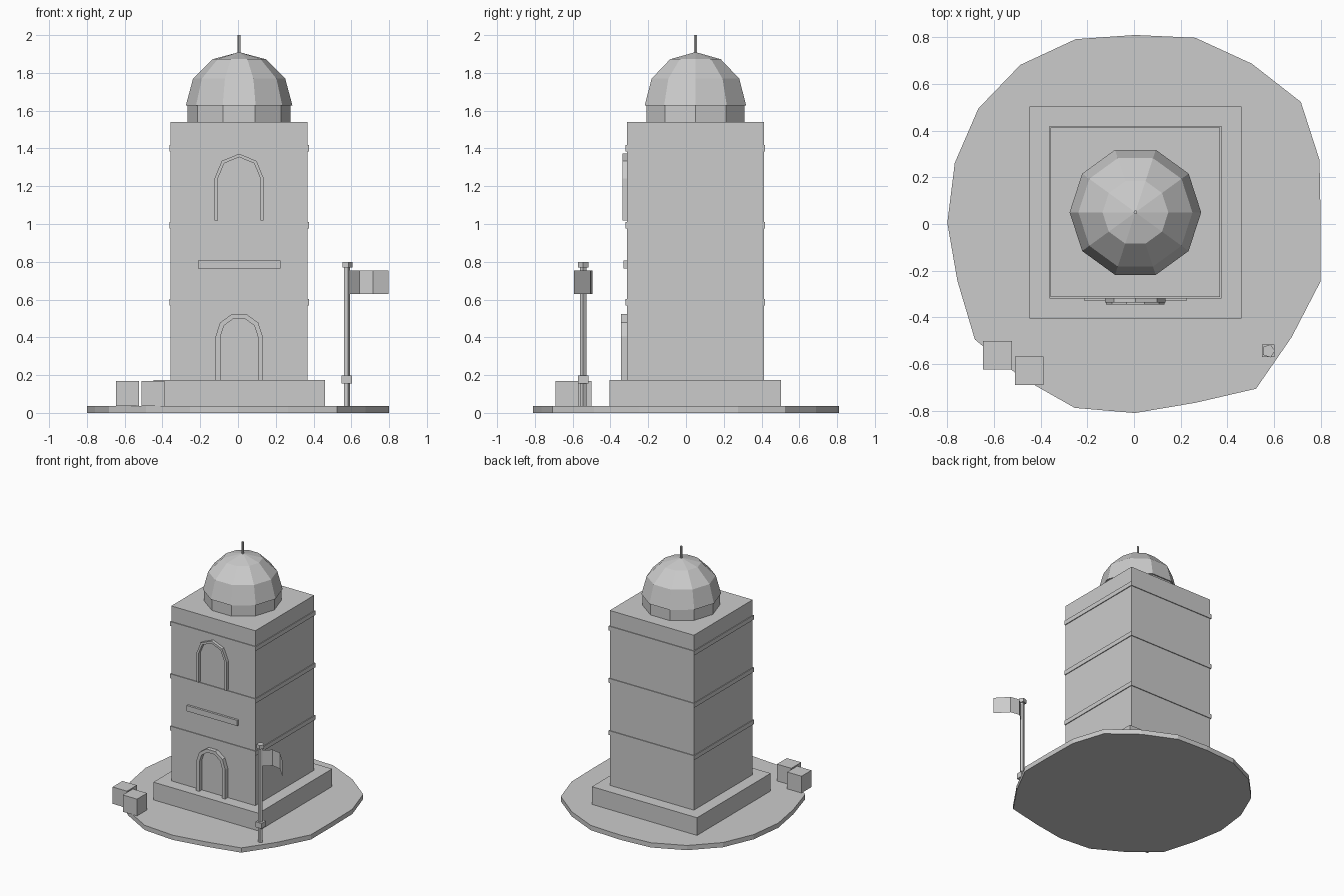
import bpy, bmesh, math

if "Cube" in bpy.data.objects:
    bpy.data.objects.remove(bpy.data.objects["Cube"])

stone = bpy.data.materials.new("plain_grey")
stone.diffuse_color = (0.6, 0.6, 0.6, 1)
stone.use_nodes = True
stone.node_tree.nodes["Principled BSDF"].inputs["Base Color"].default_value = stone.diffuse_color
CX, CY = 0.006, 0.050  # tower axis


def add(name, bm):
    bmesh.ops.recalc_face_normals(bm, faces=bm.faces[:])
    me = bpy.data.meshes.new(name)
    bm.to_mesh(me)
    bm.free()
    me.materials.append(stone)
    ob = bpy.data.objects.new(name, me)
    bpy.context.collection.objects.link(ob)
    return ob


def box(name, x0, x1, y0, y1, z0, z1):
    bm = bmesh.new()
    bmesh.ops.create_cube(bm, size=1)
    for v in bm.verts:
        v.co = ((x0 + x1) / 2 + v.co.x * (x1 - x0),
                (y0 + y1) / 2 + v.co.y * (y1 - y0),
                (z0 + z1) / 2 + v.co.z * (z1 - z0))
    return add(name, bm)


def lathe(name, cx, cy, profile, n):
    """Faceted solid from (radius, height) rings; a zero radius makes a tip."""
    bm = bmesh.new()
    rings = []
    for r, z in profile:
        if r == 0:
            rings.append([bm.verts.new((cx, cy, z))] * n)
        else:
            rings.append([bm.verts.new((cx + r * math.cos(2 * math.pi * i / n),
                                        cy + r * math.sin(2 * math.pi * i / n), z))
                          for i in range(n)])
    for a, b in zip(rings, rings[1:]):
        for i in range(n):
            j = (i + 1) % n
            bm.faces.new(list(dict.fromkeys((a[i], a[j], b[j], b[i]))))
    for ring, (r, z) in ((rings[0], profile[0]), (rings[-1], profile[-1])):
        if r:
            bm.faces.new(ring)
    return add(name, bm)


def extrude(bm, face, vec):
    geo = bmesh.ops.extrude_face_region(bm, geom=[face])["geom"]
    bmesh.ops.translate(bm, vec=vec,
                        verts=[g for g in geo if isinstance(g, bmesh.types.BMVert)])


def arch_frame(name, ro, ri, base, spring, segs, y0, y1):
    """Raised arch-shaped frame on the front wall."""
    def path(r):
        pts = [(CX - r, base)]
        for i in range(segs + 1):
            a = math.pi * (1 - i / segs)
            pts.append((CX + r * math.cos(a), spring + r * math.sin(a)))
        return pts + [(CX + r, base)]
    bm = bmesh.new()
    rows = [[bm.verts.new((x, y, z)) for x, z in path(r)]
            for r, y in ((ro, y0), (ro, y1), (ri, y1), (ri, y0))]
    for k in range(4):
        a, b = rows[k], rows[(k + 1) % 4]
        for i in range(len(a) - 1):
            bm.faces.new((a[i], a[i + 1], b[i + 1], b[i]))
    for end in (0, -1):
        bm.faces.new([r[end] for r in rows])
    return add(name, bm)


# uneven ground slab
outline = [(0.80, 0.01), (0.795, 0.275), (0.715, 0.523), (0.505, 0.687), (0.263, 0.798),
           (0.004, 0.81), (-0.25, 0.792), (-0.487, 0.682), (-0.667, 0.495), (-0.768, 0.262),
           (-0.80, 0.005), (-0.757, -0.243), (-0.682, -0.495), (-0.487, -0.656),
           (-0.254, -0.788), (0.004, -0.81), (0.264, -0.766), (0.523, -0.706),
           (0.675, -0.486), (0.80, -0.245)]
bm = bmesh.new()
extrude(bm, bm.faces.new([bm.verts.new((x, y, 0)) for x, y in outline]), (0, 0, 0.037))
add("ground_slab", bm)


# tower body with string courses
def square(name, half, z0, z1):
    box(name, CX - half, CX + half, CY - half, CY + half, z0, z1)


square("plinth", 0.454, 0.037, 0.175)
square("tower_body", 0.363, 0.175, 1.54)
for k, z in enumerate((0.586, 0.994, 1.402)):
    square(f"wall_band_{k + 1}", 0.369, z - 0.017, z + 0.017)

# drum, dome and finial
lathe("dome_drum", CX, CY, [(0.273, 1.54), (0.273, 1.627)], 10)
R = 0.282
lathe("dome", CX, CY, [(R * math.cos(math.radians(a)), 1.628 + R * math.sin(math.radians(a)))
                       for a in (0, 30, 60)] + [(0, 1.628 + R)], 10)
lathe("finial", CX, CY, [(0.008, 1.88), (0.008, 2.0)], 6)

# front details
arch_frame("door_frame", 0.125, 0.099, 0.175, 0.404, 5, -0.305, -0.345)
arch_frame("window_frame", 0.13, 0.112, 1.018, 1.242, 4, -0.305, -0.337)
box("name_board", CX - 0.218, CX + 0.218, -0.33, -0.305, 0.764, 0.808)

# flagpole
px, py = 0.576, -0.544
lathe("flagpole", px, py, [(0.017, 0.037), (0.017, 0.775)], 5)
box("pole_collar", px - 0.027, px + 0.027, py - 0.027, py + 0.027, 0.155, 0.197)
lathe("pole_cap", px, py, [(0.029, 0.77), (0.029, 0.80)], 5)

# waving flag sheet
bm = bmesh.new()
wave = [(0.59, -0.542), (0.644, -0.494), (0.715, -0.506), (0.752, -0.545), (0.798, -0.594)]
cols = [[bm.verts.new((x, y, z)) for z in (0.63, 0.755)] for x, y in wave]
for a, b in zip(cols, cols[1:]):
    bm.faces.new((a[0], b[0], b[1], a[1]))
add("flag", bm)

# crates
box("crate_left", -0.647, -0.523, -0.623, -0.501, 0.037, 0.168)
box("crate_right", -0.511, -0.388, -0.691, -0.568, 0.037, 0.168)
